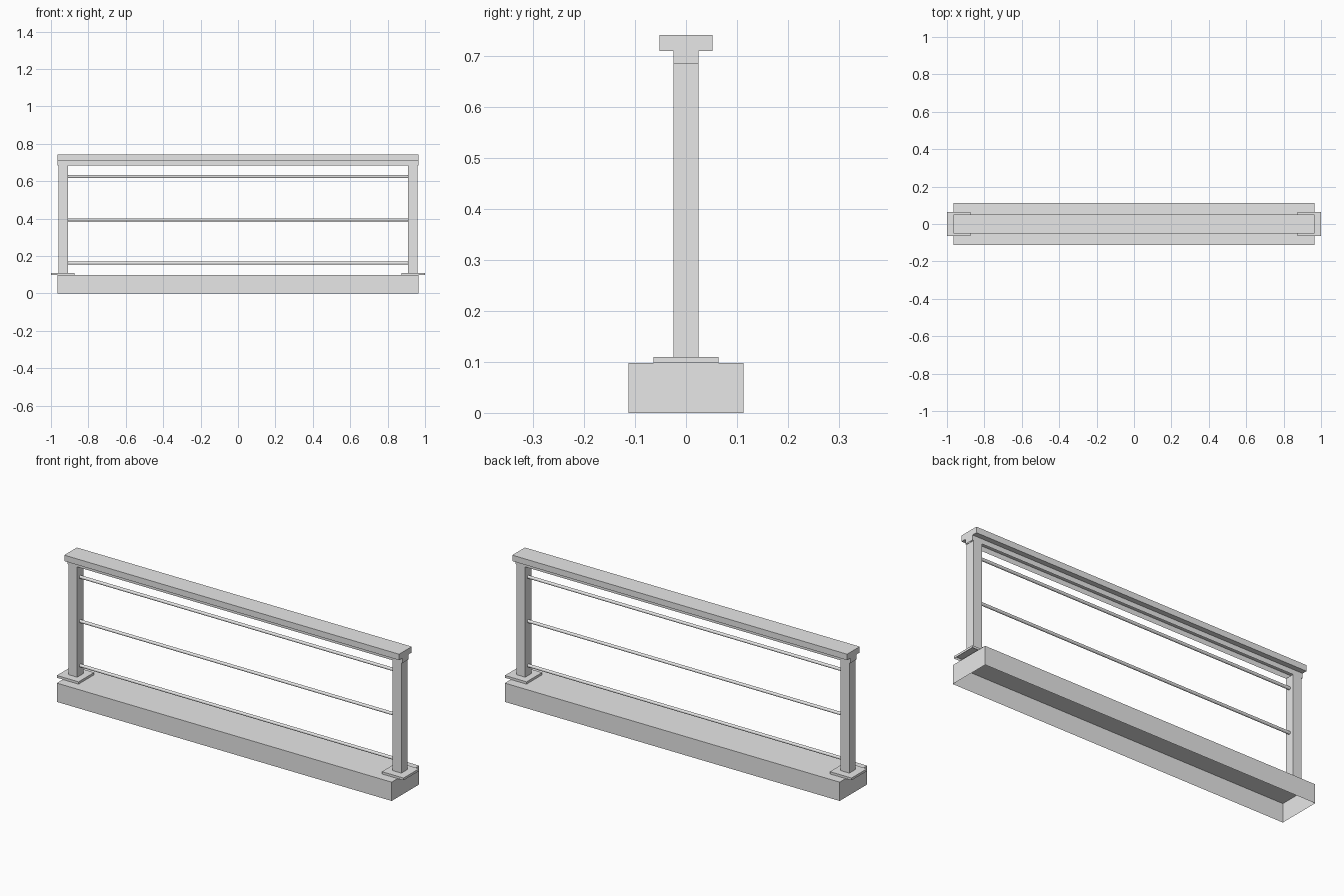
import bpy
import bmesh
from mathutils import Matrix, Vector

default_cube = bpy.data.objects.get("Cube")
if default_cube:
    bpy.data.objects.remove(default_cube, do_unlink=True)

# One light grey for the whole railing
grey = bpy.data.materials.new("light_grey")
grey.use_nodes = True
colour = (0.8, 0.8, 0.8, 1.0)
grey.diffuse_color = colour
grey.node_tree.nodes["Principled BSDF"].inputs["Base Color"].default_value = colour


def add_object(name, bm):
    mesh = bpy.data.meshes.new(name)
    bm.to_mesh(mesh)
    bm.free()
    mesh.materials.append(grey)
    obj = bpy.data.objects.new(name, mesh)
    bpy.context.collection.objects.link(obj)
    return obj


def box(name, x, y, z, open_bottom=False):
    """Box from (min, max) ranges, optionally left open underneath."""
    bm = bmesh.new()
    low, high = (Vector(corner) for corner in zip(x, y, z))
    place = Matrix.Translation((low + high) / 2) @ Matrix.Diagonal((*(high - low), 1))
    bmesh.ops.create_cube(bm, size=1, matrix=place)
    bm.normal_update()
    if open_bottom:
        under = [f for f in bm.faces if f.normal.z < -0.9]
        bmesh.ops.delete(bm, geom=under, context='FACES_ONLY')
    return add_object(name, bm)


def rod(name, half_length, z, radius):
    bm = bmesh.new()
    place = Matrix.Translation((0, 0, z)) @ Matrix.Rotation(1.5708, 4, 'Y')
    bmesh.ops.create_cone(bm, cap_ends=True, segments=12, radius1=radius,
                          radius2=radius, depth=2 * half_length, matrix=place)
    return add_object(name, bm)


LENGTH = (-0.966, 0.966)

# Hollow kerb the railing stands on
box("base_kerb", LENGTH, (-0.113, 0.113), (0, 0.098), open_bottom=True)

# Posts with foot plates at both ends
for side, s in (("left", 1), ("right", -1)):
    box(side + "_foot_plate", sorted((s * 0.875, s * 1.0)), (-0.064, 0.064),
        (0.098, 0.11), open_bottom=True)
    box(side + "_post", sorted((s * 0.91, s * 0.96)), (-0.025, 0.025), (0.11, 0.685))

# Top rail: narrow channel below a wide cap
box("rail_channel", LENGTH, (-0.025, 0.025), (0.685, 0.711), open_bottom=True)
box("rail_cap", LENGTH, (-0.052, 0.052), (0.711, 0.742))

# Thin horizontal rods between the posts
for name, z in (("lower", 0.162), ("middle", 0.393), ("upper", 0.624)):
    rod(name + "_rod", 0.912, z, 0.008)
